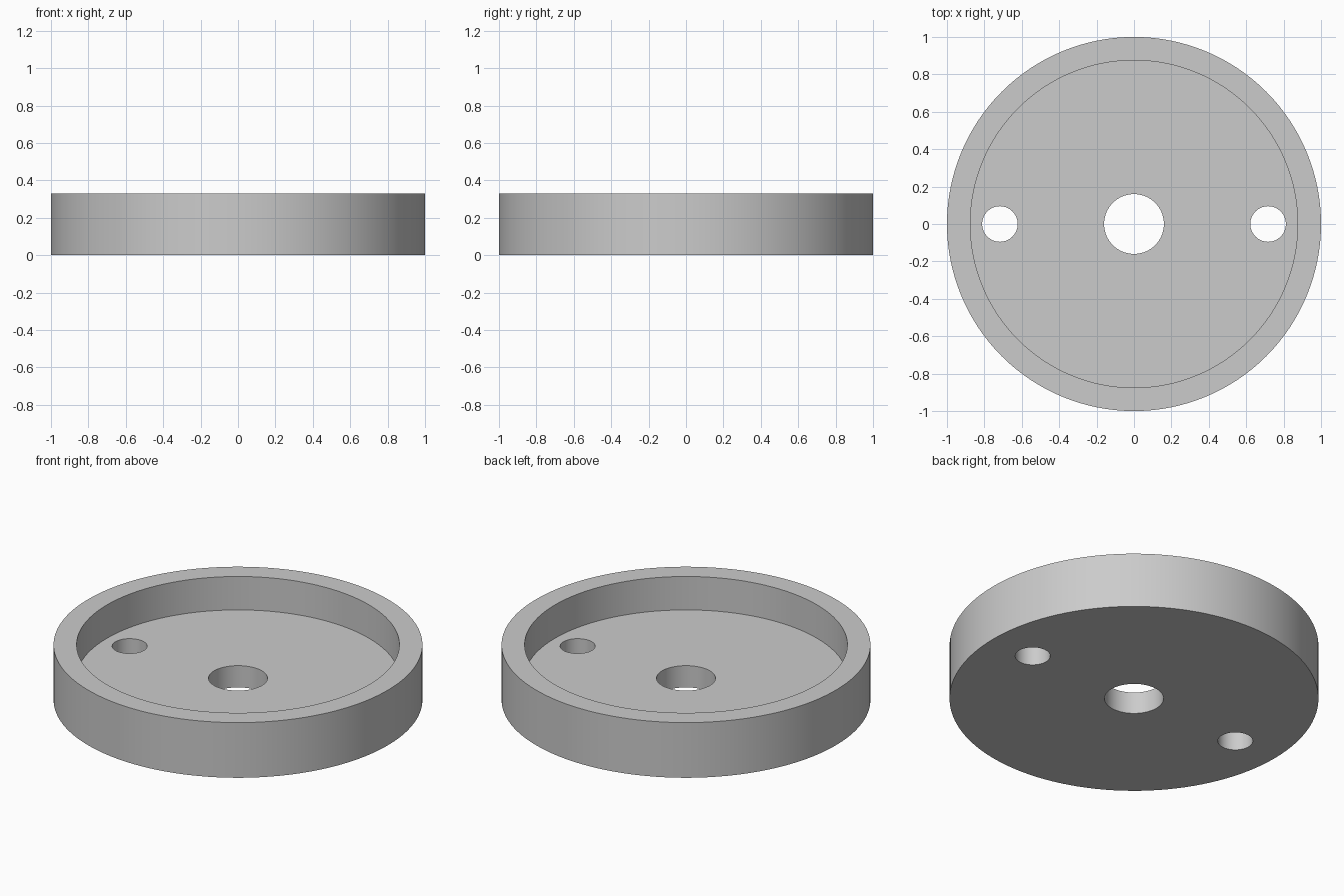
import bpy

HEIGHT = 0.33
FLOOR = 0.13

cube = bpy.data.objects.get("Cube")
if cube:
    bpy.data.objects.remove(cube, do_unlink=True)

grey = bpy.data.materials.new("plain_grey")
grey.use_nodes = True
grey.diffuse_color = (0.6, 0.6, 0.6, 1)
grey.node_tree.nodes["Principled BSDF"].inputs["Base Color"].default_value = grey.diffuse_color


def cylinder(name, radius, bottom, top, x=0, sides=64):
    bpy.ops.mesh.primitive_cylinder_add(
        vertices=sides, radius=radius, depth=top - bottom,
        location=(x, 0, (bottom + top) / 2))
    obj = bpy.context.object
    obj.name = name
    obj.data.materials.append(grey)
    return obj


# Solid disc that becomes the shallow dish
dish = cylinder("round_dish", 1, 0, HEIGHT, sides=128)

# Recess above the floor, centre bore and two side holes
cutters = [
    cylinder("recess_cutter", 0.875, FLOOR, HEIGHT + 0.2, sides=128),
    cylinder("centre_bore_cutter", 0.16, -0.2, HEIGHT + 0.1),
    cylinder("left_hole_cutter", 0.095, -0.2, HEIGHT + 0.1, x=0.717),
    cylinder("right_hole_cutter", 0.095, -0.2, HEIGHT + 0.1, x=-0.717),
]

bpy.ops.object.select_all(action="DESELECT")
dish.select_set(True)
bpy.context.view_layer.objects.active = dish
for cutter in cutters:
    cutter.hide_render = True
    cut = dish.modifiers.new(cutter.name, "BOOLEAN")
    cut.operation = "DIFFERENCE"
    cut.solver = "EXACT"
    cut.object = cutter
    bpy.ops.object.modifier_apply(modifier=cut.name)
    bpy.data.objects.remove(cutter, do_unlink=True)

# Smooth round walls with crisp rims
bpy.ops.object.shade_smooth_by_angle()
